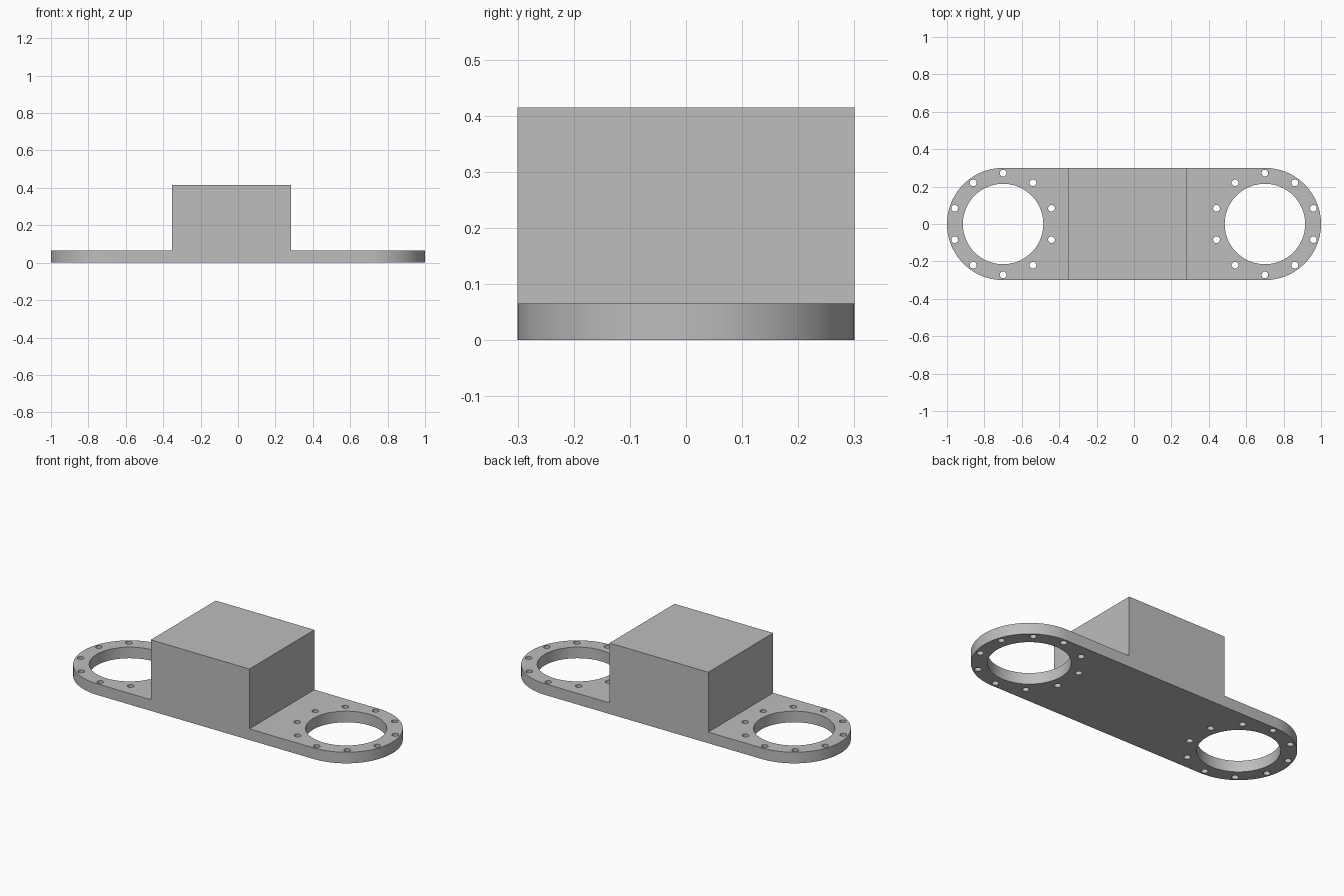
import bpy
import bmesh
from math import sin, cos, pi, radians
from mathutils import Matrix, Vector

cube = bpy.data.objects.get("Cube")
if cube:
    bpy.data.objects.remove(cube, do_unlink=True)

END_X, END_R, PLATE_H = 0.7, 0.3, 0.065
BORE_R, BOLT_CIRCLE, BOLT_R, BOLTS = 0.215, 0.272, 0.018, 10
BLOCK_X0, BLOCK_X1, BLOCK_TOP = -0.354, 0.284, 0.415
ARC = 48

grey = bpy.data.materials.new("plain grey")
grey.use_nodes = True
colour = (0.51, 0.51, 0.51, 1)
grey.diffuse_color = colour
grey.node_tree.nodes["Principled BSDF"].inputs["Base Color"].default_value = colour


def make_object(name, bm):
    bmesh.ops.recalc_face_normals(bm, faces=bm.faces)
    mesh = bpy.data.meshes.new(name)
    bm.to_mesh(mesh)
    bm.free()
    mesh.materials.append(grey)
    obj = bpy.data.objects.new(name, mesh)
    bpy.context.collection.objects.link(obj)
    return obj


def combine(target, tool, operation):
    """Apply a boolean and discard the helper."""
    mod = target.modifiers.new(operation.lower(), "BOOLEAN")
    mod.operation, mod.solver, mod.object = operation, "EXACT", tool
    bpy.context.view_layer.objects.active = target
    bpy.ops.object.modifier_apply(modifier=mod.name)
    bpy.data.objects.remove(tool, do_unlink=True)


def add_drill(bm, x, y, radius, sides):
    bmesh.ops.create_cone(bm, cap_ends=True, segments=sides, radius1=radius,
                          radius2=radius, depth=PLATE_H * 3,
                          matrix=Matrix.Translation((x, y, PLATE_H / 2)))


# Round-ended base plate
bm = bmesh.new()
outline = []
for side in (1, -1):
    for i in range(ARC + 1):
        a = -pi / 2 + pi * i / ARC
        outline.append(bm.verts.new((side * (END_X + END_R * cos(a)),
                                     side * END_R * sin(a), 0)))
base = bm.faces.new(outline)
top = bmesh.ops.extrude_face_region(bm, geom=[base])["geom"]
bmesh.ops.translate(bm, vec=Vector((0, 0, PLATE_H)),
                    verts=[v for v in top if isinstance(v, bmesh.types.BMVert)])
bracket = make_object("bracket_plate_and_block", bm)

# Raised block, flush with the plate's long sides
bm = bmesh.new()
bmesh.ops.create_cube(bm, size=1, matrix=Matrix.Translation(
    ((BLOCK_X0 + BLOCK_X1) / 2, 0, BLOCK_TOP / 2))
    @ Matrix.Diagonal((BLOCK_X1 - BLOCK_X0, 2 * END_R, BLOCK_TOP, 1)))
combine(bracket, make_object("block_tool", bm), "UNION")

# Large bores, each with a ring of bolt holes
bm = bmesh.new()
for side in (-1, 1):
    add_drill(bm, side * END_X, 0, BORE_R, 96)
    for i in range(BOLTS):
        a = radians(90) + 2 * pi * i / BOLTS
        add_drill(bm, side * END_X + BOLT_CIRCLE * cos(a),
                  BOLT_CIRCLE * sin(a), BOLT_R, 24)
drills = make_object("drill_tool", bm)
drills.hide_render = True
combine(bracket, drills, "DIFFERENCE")

# Smooth curved walls, crisp edges
bpy.ops.object.select_all(action="DESELECT")
bracket.select_set(True)
bpy.context.view_layer.objects.active = bracket
bpy.ops.object.shade_smooth_by_angle(angle=radians(30))
